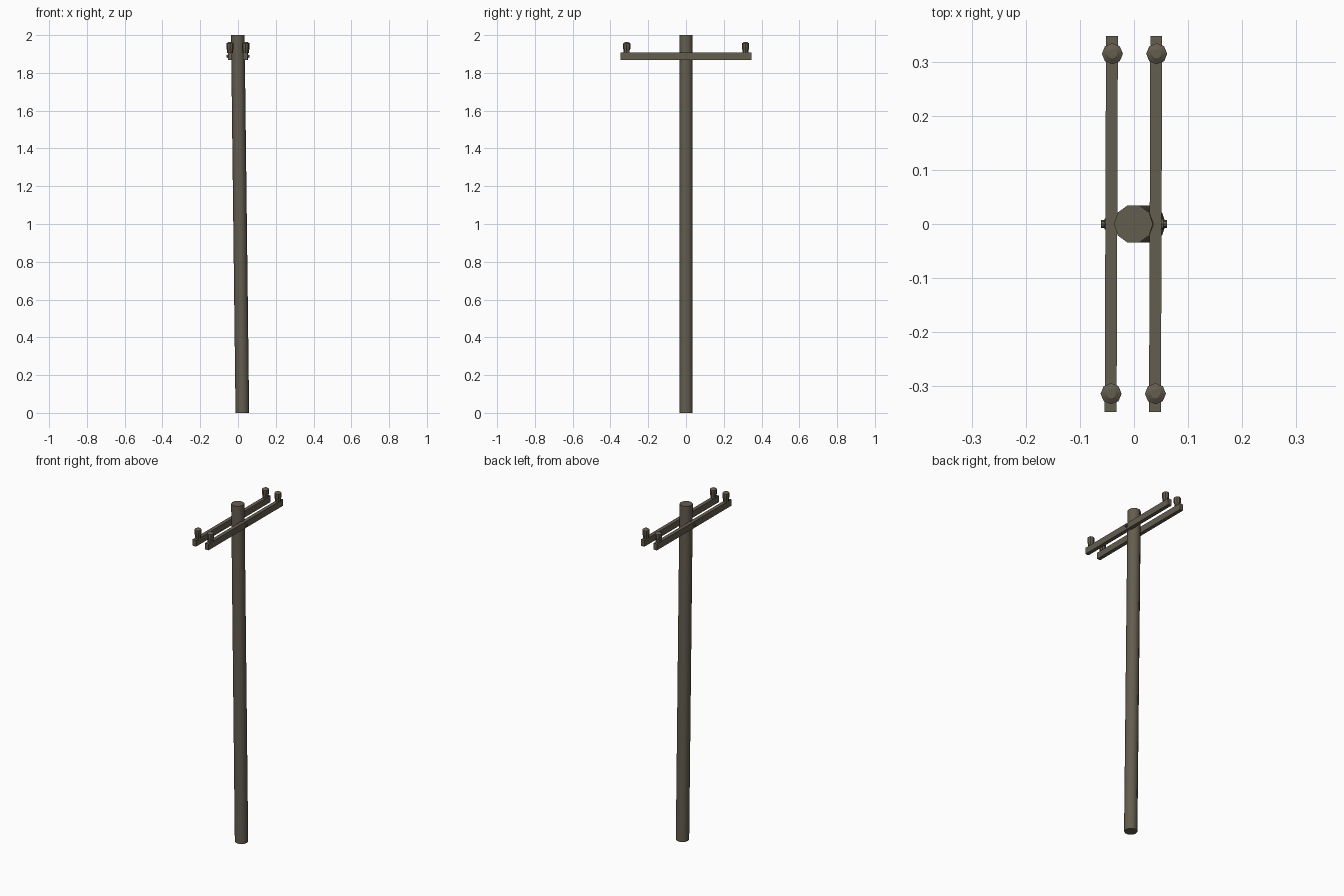
import bpy, bmesh, math

if "Cube" in bpy.data.objects:
    bpy.data.objects.remove(bpy.data.objects["Cube"])

wood = bpy.data.materials.new("weathered grey brown")
wood.diffuse_color = (0.127, 0.109, 0.078, 1)
wood.use_nodes = True
wood.node_tree.nodes["Principled BSDF"].inputs["Base Color"].default_value = wood.diffuse_color


def add_object(name, bm, smooth_angle=None):
    bmesh.ops.recalc_face_normals(bm, faces=bm.faces[:])
    me = bpy.data.meshes.new(name)
    bm.to_mesh(me)
    bm.free()
    me.materials.append(wood)
    ob = bpy.data.objects.new(name, me)
    bpy.context.collection.objects.link(ob)
    if smooth_angle:
        bpy.ops.object.select_all(action='DESELECT')
        ob.select_set(True)
        bpy.context.view_layer.objects.active = ob
        bpy.ops.object.shade_smooth_by_angle(angle=math.radians(smooth_angle))
    return ob


def lathe(name, rings, sides, smooth_angle=None):
    """Stack of rings (centre x, radius, z), capped at both ends."""
    bm = bmesh.new()
    loops = []
    for cx, r, z in rings:
        loops.append([bm.verts.new((cx + r * math.cos(2 * math.pi * i / sides),
                                    r * math.sin(2 * math.pi * i / sides), z))
                      for i in range(sides)])
    for a, b in zip(loops, loops[1:]):
        for i in range(sides):
            j = (i + 1) % sides
            bm.faces.new((a[i], a[j], b[j], b[i]))
    bm.faces.new(loops[0][::-1])
    bm.faces.new(loops[-1])
    return add_object(name, bm, smooth_angle)


# Leaning ten-sided pole
lathe("pole", [(0.023, 0.036, 0), (-0.001, 0.036, 2.0)], 10, 50)

for side, x in (("left", -0.042), ("right", 0.040)):
    # Crossarm, turned very slightly
    bm = bmesh.new()
    bmesh.ops.create_cube(bm, size=1)
    arm = add_object(side + "_crossarm", bm)
    arm.scale = (0.022, 0.696, 0.038)
    arm.location = (x, 0, 1.888)
    arm.rotation_euler.z = math.radians(-0.2)

    # Insulators near both arm ends
    for end, y in (("front", -0.314), ("back", 0.315)):
        ins = lathe(f"{side}_{end}_insulator",
                    [(0, 0.016, 0), (0, 0.016, 0.015), (0, 0.0195, 0.022),
                     (0, 0.0195, 0.05), (0, 0.009, 0.057)], 8, 35)
        ins.location = (x + 0.002 * (1 if y > 0 else -0.2), y, 1.906)

    # Bolt head and washer on the outer face of the arm
    s = -1 if x < 0 else 1
    bolt = lathe(side + "_bolt", [(0, 0.010, 0), (0, 0.010, 0.008),
                                  (0, 0.007, 0.008), (0, 0.007, 0.014)], 8)
    bolt.rotation_euler.y = s * math.pi / 2
    bolt.location = (s * 0.047, 0, 1.888)
